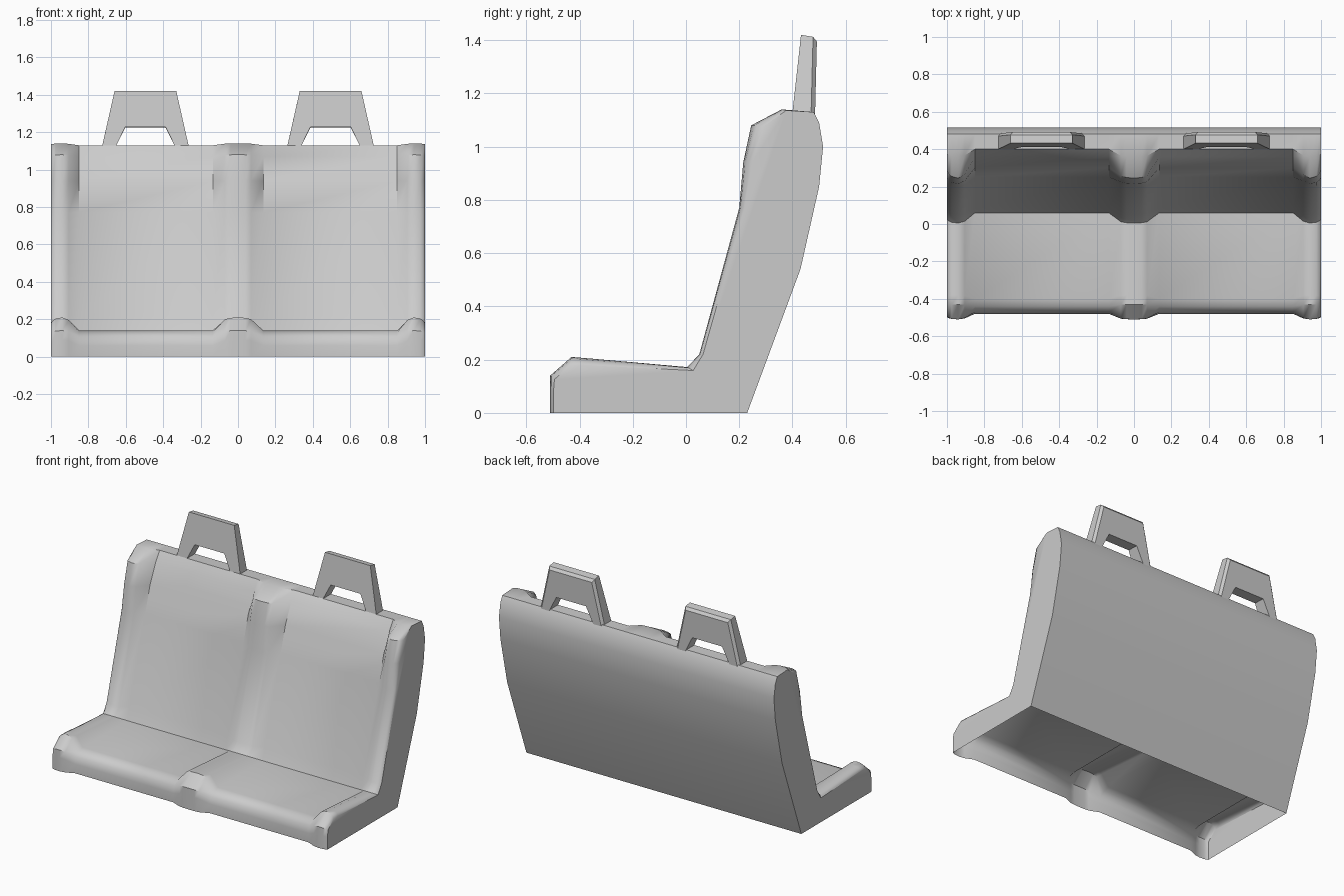
import bpy, bmesh
from mathutils import Vector

cube = bpy.data.objects.get("Cube")
if cube:
    bpy.data.objects.remove(cube, do_unlink=True)

grey = bpy.data.materials.new("light_grey_fabric")
grey.use_nodes = True
colour = (0.6, 0.6, 0.6, 1)
grey.diffuse_color = colour
grey.node_tree.nodes["Principled BSDF"].inputs["Base Color"].default_value = colour


def make_object(name, bm, angle):
    bmesh.ops.recalc_face_normals(bm, faces=bm.faces)
    mesh = bpy.data.meshes.new(name)
    bm.to_mesh(mesh)
    bm.free()
    mesh.materials.append(grey)
    obj = bpy.data.objects.new(name, mesh)
    bpy.context.collection.objects.link(obj)
    bpy.ops.object.select_all(action='DESELECT')
    bpy.context.view_layer.objects.active = obj
    obj.select_set(True)
    bpy.ops.object.shade_smooth_by_angle(angle=angle)
    return obj


# Side profiles (y, z): sunken panel, and the padded bolster that rises above it
PANEL = [(-.48, 0), (-.48, .06), (-.47, .105), (-.44, .13), (-.40, .14),
         (.06, .14), (.085, .22), (.25, .77), (.30, .94), (.36, 1.07), (.40, 1.13)]
BOLSTER = [(-.51, 0), (-.51, .09), (-.51, .14), (-.43, .21), (-.38, .206),
           (.005, .172), (.05, .22), (.20, .77), (.215, .94), (.245, 1.08), (.36, 1.14)]
BACK = [(.48, 1.13), (.50, 1.09), (.515, 1.0), (.50, .85), (.43, .54), (.23, 0)]

# Cross stations (x, bolster amount), mirrored about the middle
HALF = [(.04, .97), (.07, .88), (.135, 0), (.85, 0), (.905, .82),
        (.94, 1), (.975, .92), (.99, .8), (1, .6)]
STATIONS = [(-x, w) for x, w in reversed(HALF)] + [(0, 1)] + HALF


def section(x, w):
    front = [Vector(p).lerp(Vector(b), w) for p, b in zip(PANEL, BOLSTER)]
    points = front + [Vector(p) for p in BACK]
    return [Vector((x, p.x, p.y)) for p in points]


# Seat shell: sections skinned across the width, open underneath
bm = bmesh.new()
rows = [[bm.verts.new(p) for p in section(x, w)] for x, w in STATIONS]
for a, b in zip(rows, rows[1:]):
    for i in range(len(a) - 1):
        bm.faces.new((a[i], a[i + 1], b[i + 1], b[i]))
for end in (rows[0], rows[-1]):
    bm.faces.new(end)
make_object("bench_seat", bm, 0.72)

# Headrests: tapered arches leaning with the backrest
OUTER = [(-.235, 1.11), (-.165, 1.42), (.165, 1.42), (.235, 1.11)]
INNER = [(-.165, 1.11), (-.108, 1.228), (.108, 1.228), (.165, 1.11)]


def headrest(name, cx):
    bm = bmesh.new()

    def ring(points, back):
        verts = []
        for x, z in points:
            t = (z - 1.13) / .29
            y = .485 + .007 * t if back else .40 + .032 * t
            verts.append(bm.verts.new((cx + x, y, z - (.01 * t if back else 0))))
        return verts

    fo, fi = ring(OUTER, False), ring(INNER, False)
    bo, bi = ring(OUTER, True), ring(INNER, True)
    for i in range(3):
        for a, b in ((fo, fi), (fi, bi), (bi, bo), (bo, fo)):
            bm.faces.new((a[i], a[i + 1], b[i + 1], b[i]))
    for i in (0, 3):
        bm.faces.new((fo[i], fi[i], bi[i], bo[i]))
    # Soften the rear outer rim
    rim = [e for e in bm.edges if all(v in bo for v in e.verts)]
    bmesh.ops.bevel(bm, geom=rim, offset=.015, segments=1, affect='EDGES')
    make_object(name, bm, 0.6)


headrest("headrest_right", -.495)
headrest("headrest_left", .495)
